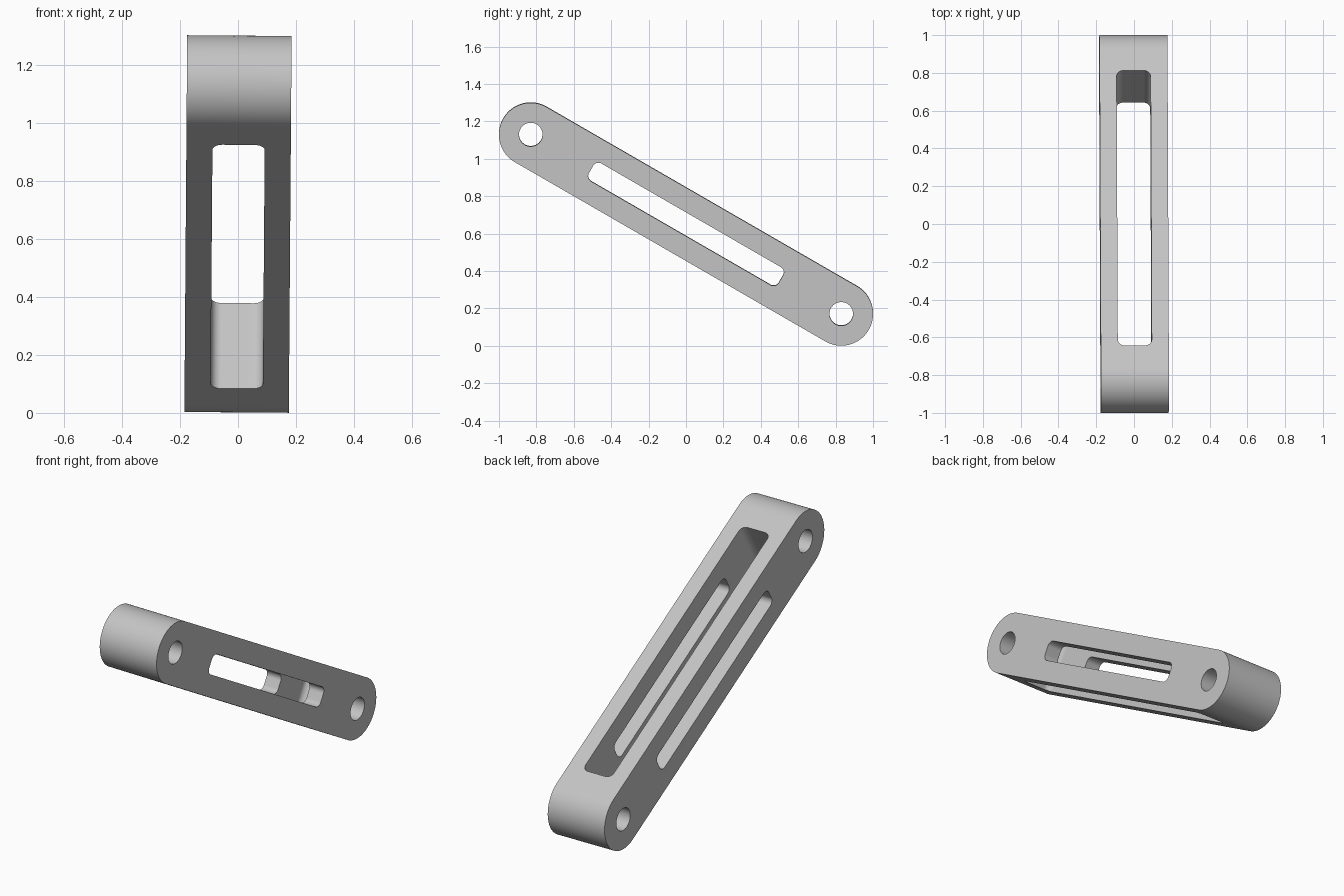
import bpy, bmesh
from math import pi, cos, sin, radians
from mathutils import Matrix, Vector

# Remove the default object
cube = bpy.data.objects.get("Cube")
if cube:
    bpy.data.objects.remove(cube, do_unlink=True)

HALF_WIDTH = 0.18    # half of the bar's thickness
RADIUS = 0.17        # rounded ends
PIVOT = 0.9585       # distance of each pivot hole from the middle

metal = bpy.data.materials.new("light_grey_metal")
metal.use_nodes = True
grey = (0.55, 0.55, 0.55, 1)
metal.diffuse_color = grey
metal.node_tree.nodes["Principled BSDF"].inputs["Base Color"].default_value = grey


def rounded_rect(half_a, half_b, r, steps=16):
    """Outline of a rectangle with rounded corners."""
    points = []
    for i, (sa, sb) in enumerate(((1, 1), (-1, 1), (-1, -1), (1, -1))):
        for k in range(steps + 1):
            t = (i + k / steps) * pi / 2
            p = Vector((sa * (half_a - r) + r * cos(t), sb * (half_b - r) + r * sin(t)))
            if not points or (p - points[-1]).length > 1e-5:
                points.append(p)
    if (points[0] - points[-1]).length < 1e-5:
        points.pop()
    return points


def prism(name, outline, half_depth, place):
    """Extrude an outline; place maps (a, b, depth) to a 3D point."""
    bm = bmesh.new()
    face = bm.faces.new([bm.verts.new(place(p.x, p.y, -half_depth)) for p in outline])
    grown = bmesh.ops.extrude_face_region(bm, geom=[face])
    shift = place(0, 0, 2 * half_depth) - place(0, 0, 0)
    bmesh.ops.translate(bm, vec=shift,
                        verts=[v for v in grown["geom"] if isinstance(v, bmesh.types.BMVert)])
    bmesh.ops.recalc_face_normals(bm, faces=bm.faces)
    mesh = bpy.data.meshes.new(name)
    bm.to_mesh(mesh)
    bm.free()
    mesh.materials.append(metal)
    obj = bpy.data.objects.new(name, mesh)
    bpy.context.collection.objects.link(obj)
    return obj


def sideways(a, b, d):
    return Vector((d, a, b))


def upright(a, b, d):
    return Vector((b, a, d))


# Bar with fully rounded ends
bar = prism("link_bar", rounded_rect(PIVOT + RADIUS, RADIUS, RADIUS, 32), HALF_WIDTH, sideways)

# Cutters: long slot from top to bottom, shorter slot and pivot holes side to side
cutters = [
    prism("top_slot_cutter", rounded_rect(0.84, 0.09, 0.035), 0.4, upright),
    prism("side_slot_cutter", rounded_rect(0.586, 0.055, 0.033), 0.4, sideways),
]
for end in (-1, 1):
    cutters.append(prism("pivot_hole_cutter", rounded_rect(0.063, 0.063, 0.063), 0.4,
                         lambda a, b, d, e=end: Vector((d, a + e * PIVOT, b))))

bpy.ops.object.select_all(action="DESELECT")
bpy.context.view_layer.objects.active = bar
bar.select_set(True)
for cutter in cutters:
    mod = bar.modifiers.new(cutter.name, "BOOLEAN")
    mod.operation = "DIFFERENCE"
    mod.solver = "EXACT"
    mod.object = cutter
    bpy.ops.object.modifier_apply(modifier=mod.name)
    bpy.data.objects.remove(cutter, do_unlink=True)
bpy.ops.object.shade_smooth_by_angle(angle=radians(30))

# Slope the finished bar down towards the back, with a very slight roll
bar.matrix_world = (Matrix.Translation((0, 0, 0.651))
                    @ Matrix.Rotation(0.0075, 4, "Y")
                    @ Matrix.Rotation(radians(-30), 4, "X"))
